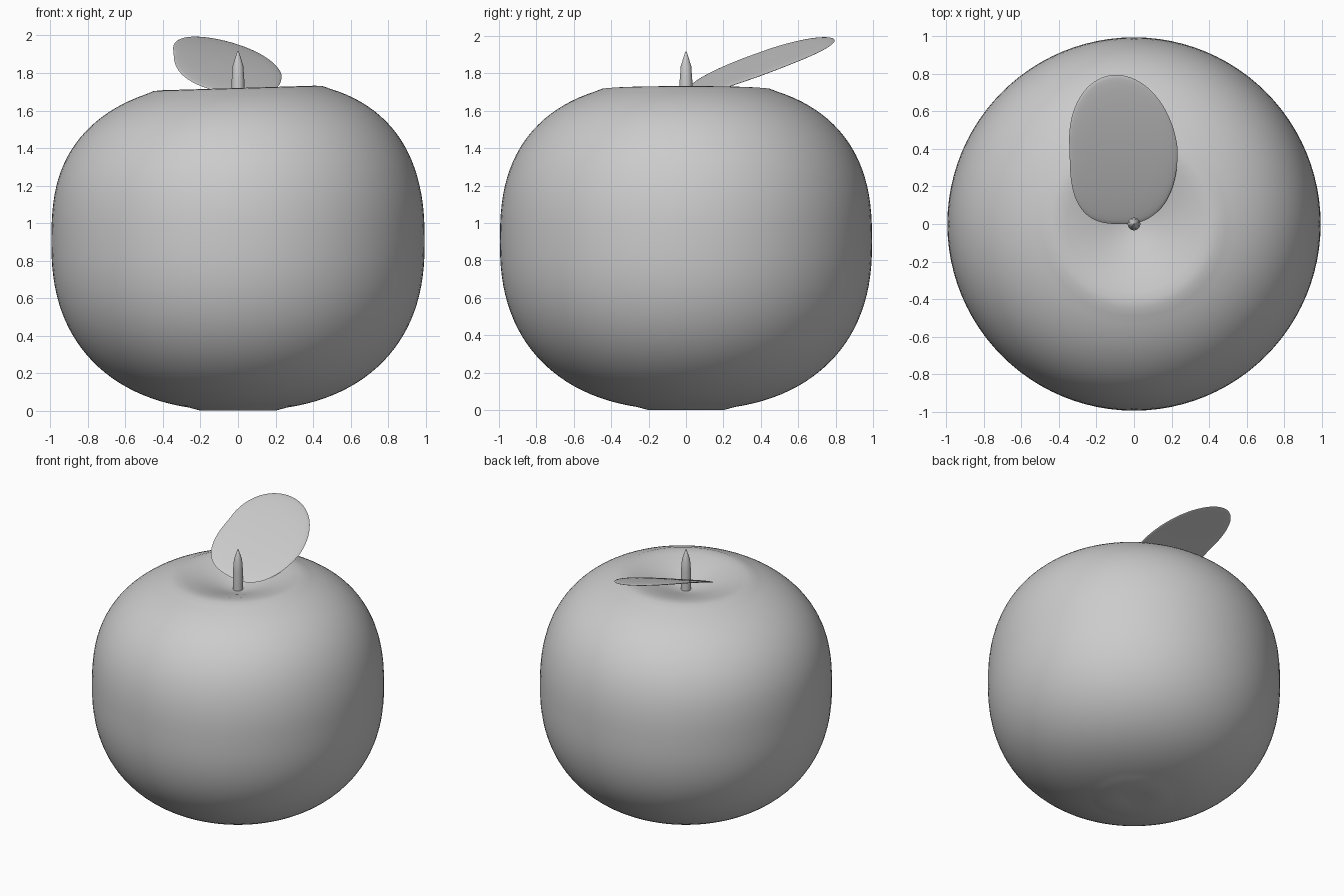
import bpy, bmesh, math

cube = bpy.data.objects.get("Cube")
if cube:
    bpy.data.objects.remove(cube, do_unlink=True)

grey = bpy.data.materials.new("plain grey")
grey.use_nodes = True
colour = (0.6, 0.6, 0.6, 1)
grey.diffuse_color = colour
grey.node_tree.nodes["Principled BSDF"].inputs["Base Color"].default_value = colour


def finish(bm, name, angle):
    bmesh.ops.recalc_face_normals(bm, faces=bm.faces)
    mesh = bpy.data.meshes.new(name)
    bm.to_mesh(mesh)
    bm.free()
    mesh.materials.append(grey)
    obj = bpy.data.objects.new(name, mesh)
    bpy.context.collection.objects.link(obj)
    bpy.ops.object.select_all(action="DESELECT")
    obj.select_set(True)
    bpy.context.view_layer.objects.active = obj
    bpy.ops.object.shade_smooth_by_angle(angle=math.radians(angle))


def power(value, exponent):
    return math.copysign(abs(value) ** exponent, value)


def lathe(profile, sides):
    bm = bmesh.new()
    verts = [bm.verts.new((r, 0, z)) for r, z in profile]
    edges = [bm.edges.new(pair) for pair in zip(verts, verts[1:])]
    bmesh.ops.spin(bm, geom=verts + edges, cent=(0, 0, 0), axis=(0, 0, 1),
                   angle=math.tau, steps=sides)
    bmesh.ops.remove_doubles(bm, verts=bm.verts, dist=0.0005)
    return bm


# Fruit body: full rounded sides, flat foot, dimpled crown leaning slightly
body = [(0, 0.004), (0.1, 0.002), (0.2, 0)]
for i in range(61):
    t = math.radians(-90 + 3 * i)
    n, height = (2.35, 0.9) if t < 0 else (2.55, 0.86)
    r = 0.995 * power(max(math.cos(t), 0), 2 / n)
    if r > (0.25 if t < 0 else 0.47):
        body.append((r, 0.9 + height * power(math.sin(t), 2 / n)))
body += [(0.45, 1.717), (0.41, 1.72), (0.36, 1.714), (0.28, 1.692), (0.21, 1.671),
         (0.13, 1.643), (0.06, 1.622), (0, 1.615)]
bm = lathe(body, 96)
for v in bm.verts:
    v.co.z += 0.03 * v.co.x * min(1, max(0, (v.co.z - 1.2) / 0.5))
finish(bm, "fruit_body", 60)

# Stem: slim rod with a pointed tip
stem = [(0, 1.6), (0.034, 1.6), (0.034, 1.76), (0.028, 1.84), (0.004, 1.915), (0, 1.92)]
finish(lathe(stem, 24), "stem", 50)


# Leaf: thin oval blade, fuller at its base, rising and bending gently backwards
def leaf_outline(t):
    c, s = math.cos(t), math.sin(t)
    if s >= 0:
        return 0.288 * c - 0.04 * s, 0.398 * s
    e = 0.68 if c < 0 else 0.87
    return 0.288 * power(c, e), 0.398 * power(s, e)


bm = bmesh.new()
rings, sides = 10, 72
for side in (1, -1):
    loops = []
    for ring in range(rings + 1):
        f = math.sin(math.pi / 2 * ring / rings)
        loop = []
        for k in range(sides):
            dx, dy = leaf_outline(math.tau * k / sides)
            x, y = -0.055 + f * dx, 0.397 + f * dy
            z = 1.68 + 0.45 * y - 0.13 * y * y - 0.216 * x
            loop.append(bm.verts.new((x, y, z + side * 0.01 * math.sqrt(max(0, 1 - f ** 6)))))
        loops.append(loop)
    for inner, outer in zip(loops, loops[1:]):
        for k in range(sides):
            n = (k + 1) % sides
            bm.faces.new((inner[k], outer[k], outer[n], inner[n]))
bmesh.ops.remove_doubles(bm, verts=bm.verts, dist=0.0005)
finish(bm, "leaf", 40)
